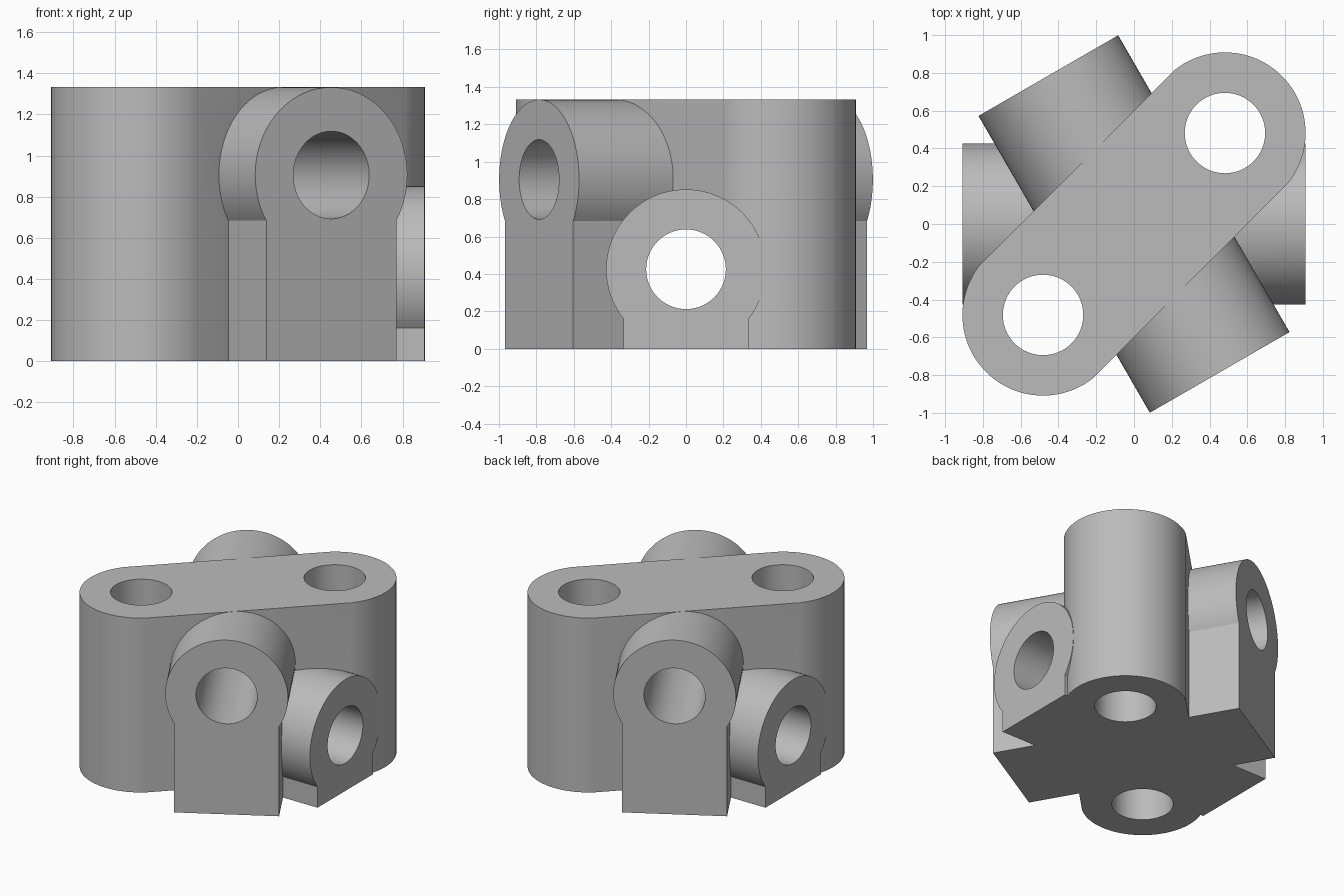
import bpy, bmesh
from math import pi, sin, cos, asin, radians
from mathutils import Matrix, Vector

OUTER, BORE, HEIGHT = 0.427, 0.213, 1.333
OFFSET = 0.681        # distance of the upright bores from the middle
REACH = 0.907         # half length of the cross barrels

cube = bpy.data.objects.get("Cube")
if cube:
    bpy.data.objects.remove(cube, do_unlink=True)

grey = bpy.data.materials.new("plain grey")
grey.use_nodes = True
colour = (0.5, 0.5, 0.5, 1)
grey.diffuse_color = colour
grey.node_tree.nodes["Principled BSDF"].inputs["Base Color"].default_value = colour


def arc(cx, cy, r, start, end, steps):
    return [(cx + r * cos(start + (end - start) * i / steps),
             cy + r * sin(start + (end - start) * i / steps)) for i in range(steps + 1)]


def prism(name, profile, low, high, frame):
    """Extrude a closed 2D profile along the local z axis of a frame."""
    bm = bmesh.new()
    base = bm.faces.new([bm.verts.new((u, v, low)) for u, v in profile])
    top = bmesh.ops.extrude_face_region(bm, geom=[base])["geom"]
    bmesh.ops.translate(bm, vec=(0, 0, high - low),
                        verts=[g for g in top if isinstance(g, bmesh.types.BMVert)])
    bm.transform(frame)
    bmesh.ops.recalc_face_normals(bm, faces=bm.faces)
    mesh = bpy.data.meshes.new(name)
    bm.to_mesh(mesh)
    bm.free()
    mesh.materials.append(grey)
    obj = bpy.data.objects.new(name, mesh)
    bpy.context.collection.objects.link(obj)
    return obj


def sideways(angle):
    """Frame whose z axis lies flat at the angle and whose y axis is up."""
    along, up = Vector((cos(angle), sin(angle), 0)), Vector((0, 0, 1))
    return Matrix((up.cross(along), up, along)).transposed().to_4x4()


def combine(target, other, operation):
    mod = target.modifiers.new(other.name, 'BOOLEAN')
    mod.operation, mod.solver, mod.object = operation, 'EXACT', other
    bpy.context.view_layer.objects.active = target
    bpy.ops.object.modifier_apply(modifier=mod.name)
    bpy.data.objects.remove(other, do_unlink=True)


def keyhole(centre, half_width):
    """Round barrel outline standing on a narrower foot."""
    dip = asin((OUTER**2 - half_width**2) ** 0.5 / OUTER)
    return arc(0, centre, OUTER, -dip, pi + dip, 72) + [(-half_width, 0), (half_width, 0)]


# Upright slab with rounded ends, set on the diagonal
diagonal = Matrix.Rotation(radians(45), 4, 'Z')
sweep = radians(84)
outline = (arc(OFFSET, 0, OUTER, -sweep, sweep, 48)
           + arc(-OFFSET, 0, OUTER, pi - sweep, pi + sweep, 48))
body = prism("bored_block", outline, 0, HEIGHT, diagonal)

# Low and high cross barrels: angle, bore height, foot half width
barrels = [("low_barrel", 0, 0.425, 0.335), ("high_barrel", radians(-60), 0.905, 0.365)]
for name, angle, centre, foot in barrels:
    combine(body, prism(name, keyhole(centre, foot), -REACH, REACH, sideways(angle)), 'UNION')

# Bores through everything
circle = lambda x, y: arc(x, y, BORE, 0, 2 * pi, 64)[:-1]
for name, angle, centre, foot in barrels:
    combine(body, prism(name + "_bore", circle(0, centre), -2, 2, sideways(angle)), 'DIFFERENCE')
for side in (-1, 1):
    combine(body, prism("upright_bore", circle(side * OFFSET, 0), -1, 2, diagonal), 'DIFFERENCE')

bpy.ops.object.select_all(action='DESELECT')
body.select_set(True)
bpy.context.view_layer.objects.active = body
bpy.ops.object.shade_smooth_by_angle(angle=radians(20))
